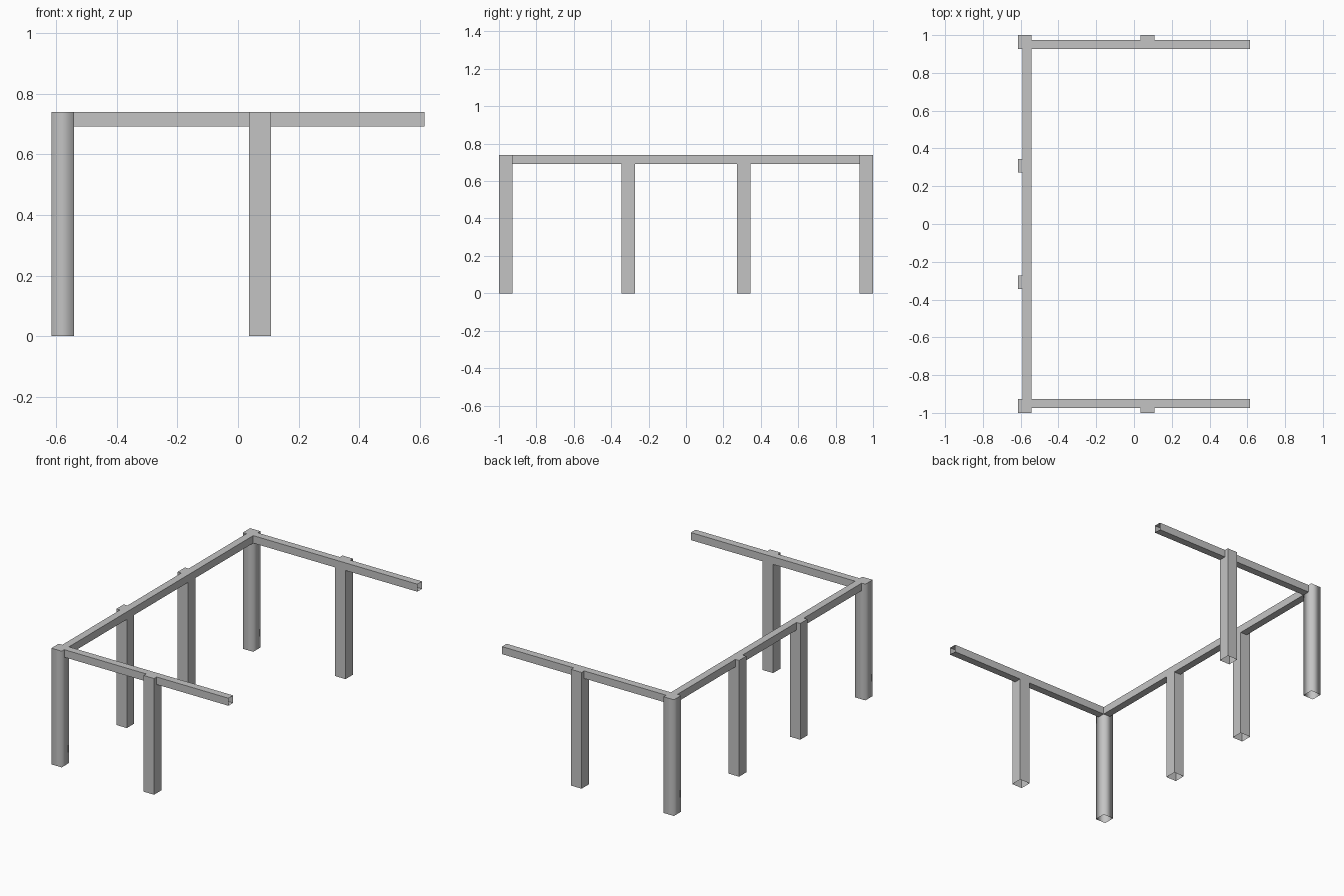
import bpy
import bmesh
from mathutils import Vector

cube = bpy.data.objects.get("Cube")
if cube:
    bpy.data.objects.remove(cube, do_unlink=True)

grey = bpy.data.materials.new("light grey")
grey.use_nodes = True
colour = (0.55, 0.55, 0.55, 1)
grey.diffuse_color = colour
grey.node_tree.nodes["Principled BSDF"].inputs["Base Color"].default_value = colour

HX, HY, TOP = 0.615, 1.0, 0.74    # half width, half length, height
POST = 0.073                      # post thickness
RAIL, RAIL_Z = 0.047, 0.692       # rail thickness, underside height


def box(name, low, high, open_sides=(), smooth=False):
    """Box between two corners, without the faces whose normals are listed."""
    low, high = Vector(low), Vector(high)
    bm = bmesh.new()
    bmesh.ops.create_cube(bm, size=1)
    size, centre = high - low, (low + high) / 2
    for v in bm.verts:
        v.co = Vector(a * b for a, b in zip(v.co, size)) + centre
    bm.normal_update()
    gone = [f for f in bm.faces
            if any(f.normal.dot(Vector(n)) > 0.9 for n in open_sides)]
    bmesh.ops.delete(bm, geom=gone, context="FACES")
    # Smooth posts blend around their sides but keep a crisp top
    for f in bm.faces:
        f.smooth = smooth
    for e in bm.edges:
        if all(v.co.z > TOP - 0.001 for v in e.verts):
            e.smooth = False
    mesh = bpy.data.meshes.new(name)
    bm.to_mesh(mesh)
    bm.free()
    mesh.materials.append(grey)
    obj = bpy.data.objects.new(name, mesh)
    bpy.context.collection.objects.link(obj)


def post(name, x, y, smooth=False):
    h = POST / 2
    box(name, (x - h, y - h, 0), (x + h, y + h, TOP), [(0, 0, -1)], smooth)


back_x = -HX + POST / 2
side_y = HY - POST / 2
mid_x, mid_y = 0.072, 0.308
h = POST / 2

# Posts and side rails, mirrored front to back
for label, s in (("front", -1), ("back", 1)):
    post(label + "_corner_post", back_x, s * side_y, smooth=True)
    post(label + "_side_post", mid_x, s * side_y)
    post(label + "_long_side_post", back_x, s * mid_y)

    # Rails lie flush with the inner faces of the posts
    y0, y1 = sorted((s * (HY - POST), s * (HY - POST + RAIL)))
    box(label + "_inner_side_rail", (back_x + h, y0, RAIL_Z),
        (mid_x - h, y1, TOP), [(1, 0, 0), (-1, 0, 0)])
    box(label + "_outer_side_rail", (mid_x + h, y0, RAIL_Z),
        (HX, y1, TOP), [(1, 0, 0), (-1, 0, 0)])

# Long rail, in three spans between its posts
spans = ((-HY + POST, -mid_y - h), (-mid_y + h, mid_y - h), (mid_y + h, HY - POST))
for label, (y0, y1) in zip(("front", "middle", "back"), spans):
    box(label + "_long_rail", (-HX + POST - RAIL, y0, RAIL_Z),
        (-HX + POST, y1, TOP), [(0, 1, 0), (0, -1, 0)])
